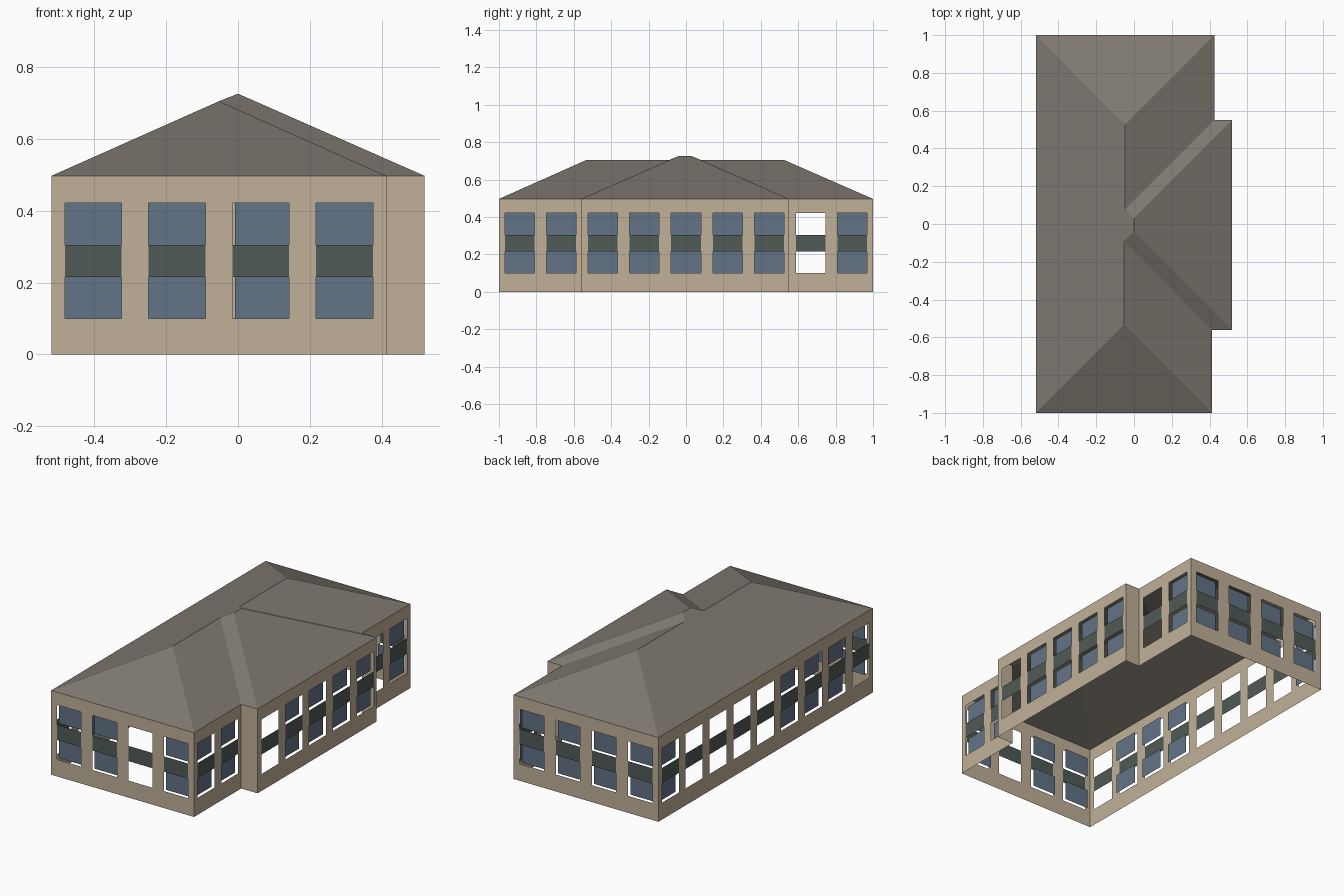
import bpy
import bmesh
from mathutils import Vector

cube = bpy.data.objects.get("Cube")
if cube:
    bpy.data.objects.remove(cube, do_unlink=True)


def material(name, rgb):
    linear = [(c / 255 / 12.92) if c < 11 else ((c / 255 + 0.055) / 1.055) ** 2.4 for c in rgb]
    mat = bpy.data.materials.new(name)
    mat.use_nodes = True
    mat.diffuse_color = (*linear, 1)
    mat.node_tree.nodes["Principled BSDF"].inputs["Base Color"].default_value = (*linear, 1)
    return mat


TAN = material("tan wall", (192, 176, 152))
GREEN = material("dark green panel", (80, 91, 86))
BLUE = material("blue glass", (98, 115, 134))
ROOF = material("grey brown roof", (126, 120, 111))


def finish(name, bm, mats):
    bmesh.ops.remove_doubles(bm, verts=bm.verts, dist=0.0005)
    mesh = bpy.data.meshes.new(name)
    bm.to_mesh(mesh)
    bm.free()
    for mat in mats:
        mesh.materials.append(mat)
    bpy.context.collection.objects.link(bpy.data.objects.new(name, mesh))


def quad(bm, a, b, z0, z1, index=0):
    points = [(*a, z0), (*b, z0), (*b, z1), (*a, z1)]
    bm.faces.new([bm.verts.new(p) for p in points]).material_index = index


EAVE, RIDGE, PEAK = 0.497, 0.705, 0.726
ROWS = [0, 0.10, 0.215, 0.305, 0.422, EAVE]
HALF = 0.079      # half a window width
RECESS = 0.02     # glass depth behind the wall face


def wall(walls, glass, start, end, centres, unglazed=()):
    """Thin wall with window columns: pane, panel, pane. Centres are distances along it."""
    start, end = Vector(start), Vector(end)
    along = (end - start).normalized()
    inward = Vector((-along.y, along.x)) * RECESS
    left = 0
    for i, c in enumerate(centres):
        quad(walls, start + along * left, start + along * (c - HALF), ROWS[0], ROWS[-1])
        a, b = start + along * (c - HALF), start + along * (c + HALF)
        left = c + HALF
        for row in (0, 2, 4):
            quad(walls, a, b, ROWS[row], ROWS[row + 1], int(row == 2))
        if i not in unglazed:
            for row in (1, 3):
                quad(glass, a + inward, b + inward, ROWS[row], ROWS[row + 1])
    quad(walls, start + along * left, end, ROWS[0], ROWS[-1])


# Footprint corners, anticlockwise from the front
plan = [(-0.52, -1), (0.413, -1), (0.413, -0.56), (0.52, -0.56),
        (0.52, 0.55), (0.425, 0.55), (0.425, 1), (-0.52, 1)]
bay = 2 / 9
side = [-1 + bay * (i + 0.5) for i in range(9)]


def even(length, count):
    return [length * (i + 0.5) / count for i in range(count)]


# Windows per wall, and which of them have no glass
layout = [
    (even(0.933, 4), [2]),
    ([y + 1 for y in side[:2]], []),
    ([], []),
    ([y + 0.56 for y in side[2:7]], [0]),
    ([], []),
    ([y - 0.55 for y in side[7:]], [0]),
    (even(0.945, 4), []),
    (even(2, 9), [1, 2, 3, 4, 8]),
]
walls, glass = bmesh.new(), bmesh.new()
for i, (centres, unglazed) in enumerate(layout):
    wall(walls, glass, plan[i], plan[(i + 1) % 8], centres, unglazed)
finish("walls", walls, [TAN, GREEN])
finish("window_glass", glass, [BLUE])

# Hipped roof with a wider cross hip over the side projection
roof = bmesh.new()
eaves = [roof.verts.new((*p, EAVE)) for p in plan]
A, B, C, D, E, F, G, H = eaves
front_hip, front_valley = [roof.verts.new((-0.053, y, RIDGE)) for y in (-0.533, -0.09)]
peak_front, peak_back = [roof.verts.new((0, y, PEAK)) for y in (-0.04, 0.03)]
back_valley, back_hip = [roof.verts.new((-0.047, y, RIDGE)) for y in (0.08, 0.525)]
for face in [
    (A, B, front_hip),
    (B, C, front_valley, front_hip),
    (C, D, peak_front, front_valley),
    (D, E, peak_back, peak_front),
    (E, F, back_valley, peak_back),
    (F, G, back_hip, back_valley),
    (G, H, back_hip),
    (H, A, front_hip, front_valley, peak_front, peak_back, back_valley, back_hip),
]:
    roof.faces.new(face)
finish("roof", roof, [ROOF])
